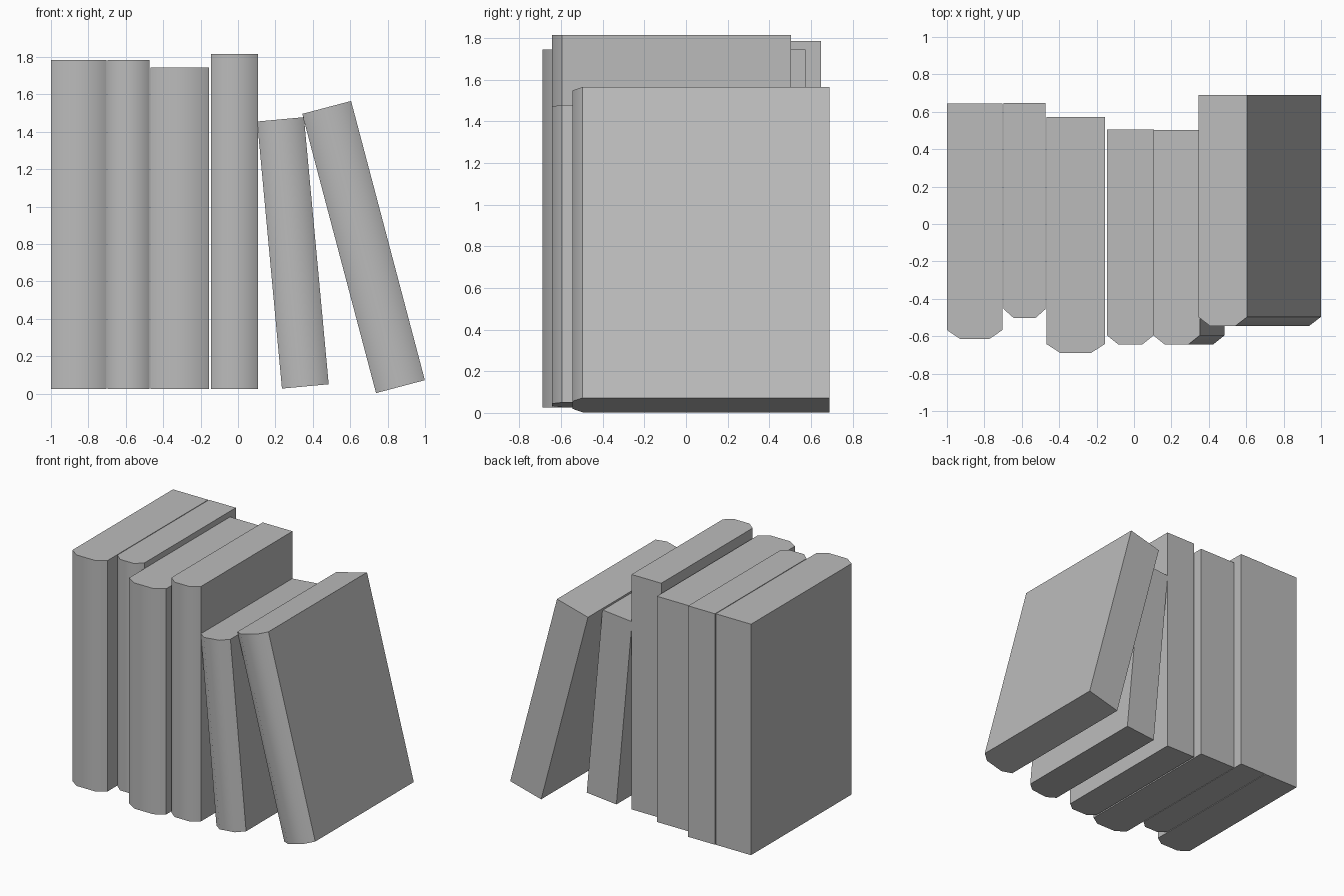
import bpy
import bmesh
from math import radians
from mathutils import Matrix

cube = bpy.data.objects.get("Cube")
if cube:
    bpy.data.objects.remove(cube, do_unlink=True)

grey = bpy.data.materials.new("plain grey")
grey.use_nodes = True
colour = (0.5, 0.5, 0.5, 1)
grey.diffuse_color = colour
grey.node_tree.nodes["Principled BSDF"].inputs["Base Color"].default_value = colour


def book(name, x, z, width, height, front, back, lean=0):
    """Extrude a book outline upwards; lean tips it about its lower left edge."""
    inset, depth = width * 0.24, 0.048
    outline = [(0, back), (0, front + depth), (inset, front),
               (width - inset, front), (width, front + depth), (width, back)]
    bm = bmesh.new()
    base = bm.faces.new([bm.verts.new((px, py, 0)) for px, py in outline])
    top = bmesh.ops.extrude_face_region(bm, geom=[base])["geom"]
    bmesh.ops.translate(bm, vec=(0, 0, height),
                        verts=[v for v in top if isinstance(v, bmesh.types.BMVert)])
    bmesh.ops.recalc_face_normals(bm, faces=bm.faces)
    bm.transform(Matrix.Translation((x, 0, z)) @ Matrix.Rotation(radians(-lean), 4, "Y"))
    mesh = bpy.data.meshes.new(name)
    bm.to_mesh(mesh)
    bm.free()
    mesh.materials.append(grey)
    obj = bpy.data.objects.new(name, mesh)
    bpy.context.collection.objects.link(obj)
    # Soft rounded spine, crisp covers
    bpy.ops.object.select_all(action="DESELECT")
    obj.select_set(True)
    bpy.context.view_layer.objects.active = obj
    bpy.ops.object.shade_smooth_by_angle(angle=radians(45))


# Upright books
book("thick_book", -1.0, 0.025, 0.297, 1.76, -0.615, 0.645)
book("thin_book", -0.698, 0.025, 0.226, 1.76, -0.502, 0.648)
book("wide_book", -0.468, 0.025, 0.312, 1.72, -0.69, 0.573)
book("tall_book", -0.145, 0.025, 0.251, 1.79, -0.643, 0.505)

# Leaning books
book("short_leaning_book", 0.235, 0.027, 0.251, 1.434, -0.643, 0.503, lean=5.3)
book("end_leaning_book", 0.738, 0.003, 0.27, 1.544, -0.545, 0.69, lean=14.8)
